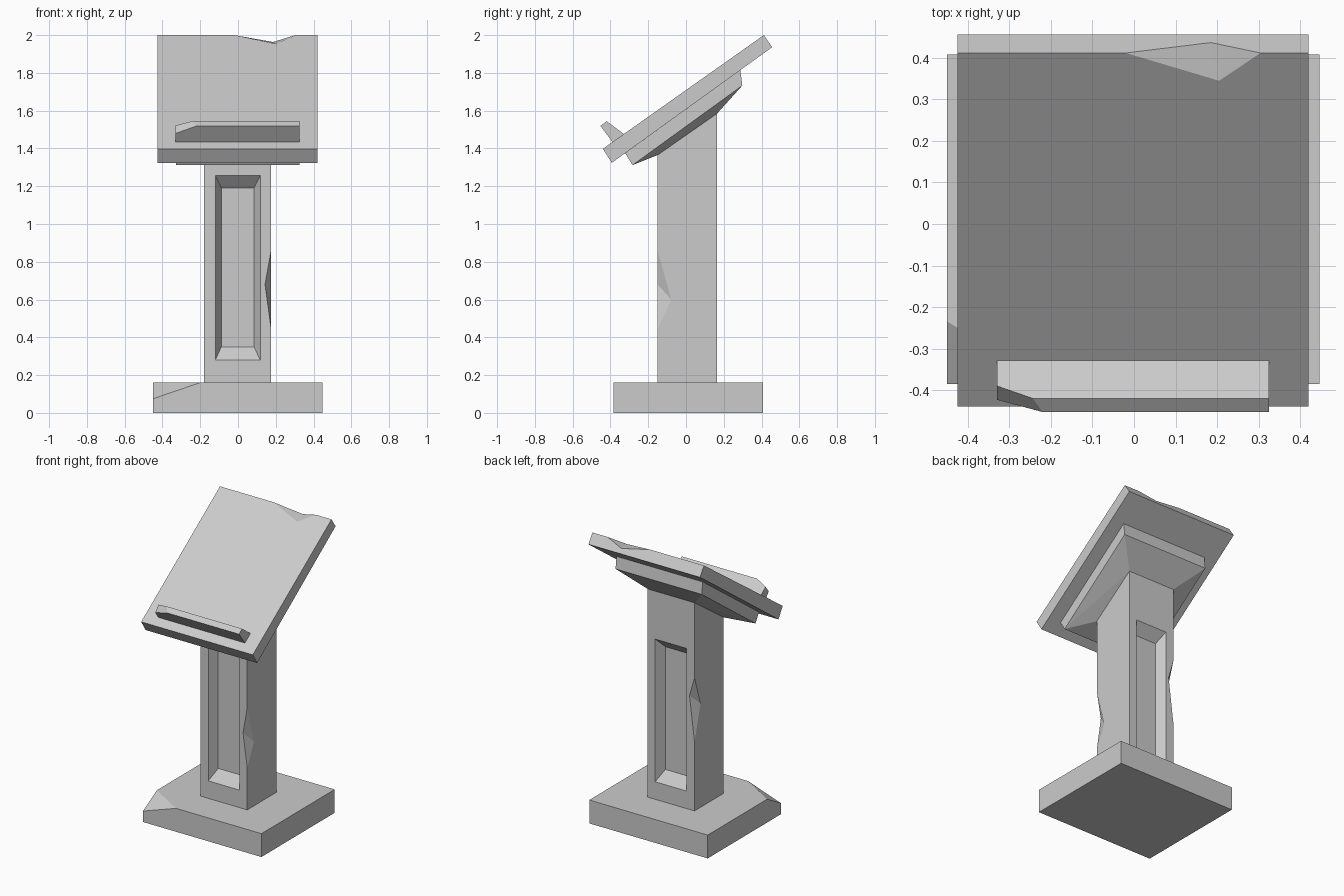
import bpy, bmesh, math
from mathutils import Vector

if "Cube" in bpy.data.objects:
    bpy.data.objects.remove(bpy.data.objects["Cube"])


def hull(name, pts):
    """Flat-faced convex solid around the given points."""
    bm = bmesh.new()
    for p in pts:
        bm.verts.new(p)
    bmesh.ops.convex_hull(bm, input=bm.verts[:])
    bmesh.ops.dissolve_limit(bm, angle_limit=math.radians(1), verts=bm.verts[:], edges=bm.edges[:])
    bmesh.ops.recalc_face_normals(bm, faces=bm.faces[:])
    me = bpy.data.meshes.new(name)
    bm.to_mesh(me)
    bm.free()
    ob = bpy.data.objects.new(name, me)
    bpy.context.collection.objects.link(ob)
    return ob


def prism(name, x0, x1, profile):
    """Side profile (y, z) spanned across x."""
    return hull(name, [(x, y, z) for x in (x0, x1) for y, z in profile])


def cut(ob, cutter):
    cutter.hide_render = True
    mod = ob.modifiers.new("cut", 'BOOLEAN')
    mod.operation, mod.solver, mod.object = 'DIFFERENCE', 'EXACT', cutter
    bpy.context.view_layer.objects.active = ob
    bpy.ops.object.modifier_apply(modifier=mod.name)
    bpy.data.objects.remove(cutter)


def edge_chip(ob, a, b, c, d):
    """Notch an edge: a, b lie on the edge, c, d on its two faces."""
    mid = (Vector(c) + Vector(d)) / 2
    cut(ob, hull("chip_cutter", [mid + 1.6 * (Vector(p) - mid) for p in (a, b, c, d)]))


def corner_chip(ob, p, q, r, outside):
    """Slice a corner off with the plane through p, q, r."""
    p, q, r = Vector(p), Vector(q), Vector(r)
    n = (q - p).cross(r - p).normalized()
    if n.dot(Vector(outside) - p) < 0:
        n = -n
    bm = bmesh.new()
    bm.from_mesh(ob.data)
    bmesh.ops.bisect_plane(bm, geom=bm.verts[:] + bm.edges[:] + bm.faces[:],
                           plane_co=p, plane_no=n, clear_outer=True)
    bmesh.ops.holes_fill(bm, edges=[e for e in bm.edges if e.is_boundary])
    bmesh.ops.recalc_face_normals(bm, faces=bm.faces[:])
    bm.to_mesh(ob.data)
    bm.free()


# Base slab with broken front left corner
base = prism("base", -.45, .447, [(-.385, 0), (.408, 0), (.408, .16), (-.385, .16)])
corner_chip(base, (-.45, -.235, .16), (-.2, -.385, .16), (-.45, -.385, .075), (-.45, -.385, .16))

# Column with sloped top
column = prism("column", -.18, .175, [(-.15, .16), (.165, .16), (.165, 1.585), (-.15, 1.365)])

# Sunken bevelled panels, front and back
inner, outer, depth = (-.088, .084, .35, 1.19), (-.12, .118, .28, 1.257), .062
for face_y, inward in ((-.15, 1), (.165, -1)):
    pts = []
    for k in (0, 1.5):
        x0, x1, z0, z1 = [i + k * (o - i) for i, o in zip(inner, outer)]
        y = face_y + inward * depth * (1 - k)
        pts += [(x, y, z) for x in (x0, x1) for z in (z0, z1)]
    cut(column, hull("panel_cutter", pts))

# Chips on two opposite column edges
edge_chip(column, (.175, -.15, .86), (.175, -.15, .445), (.143, -.15, .68), (.175, -.078, .6))
edge_chip(column, (-.18, .165, 1.07), (-.18, .165, .63), (-.142, .165, .94), (-.18, .1, .87))

# Stepped support tapering from the desk to the column
slab = [(-.322, 1.375), (-.283, 1.312), (.298, 1.733), (.288, 1.815)]
hull("desk_support", [(x, y, z) for x in (-.328, .325) for y, z in slab]
     + [(x, y, z) for x in (-.18, .175) for y, z in ((-.15, 1.365), (.165, 1.585))])

# Sloped desk board with chipped top edge
board = prism("desk_board", -.425, .42, [(-.44, 1.398), (-.393, 1.324), (.456, 1.936), (.412, 2.0)])
edge_chip(board, (-.02, .412, 2), (.305, .412, 2), (.185, .437, 1.9636), (.205, .345, 1.9527))

# Book ledge with broken left corner
ledge = prism("book_ledge", -.33, .325, [(-.389, 1.434), (-.453, 1.519), (-.42, 1.544), (-.328, 1.476)])
corner_chip(ledge, (-.22, -.453, 1.519), (-.33, -.423, 1.48), (-.33, -.39, 1.522), (-.33, -.453, 1.519))
